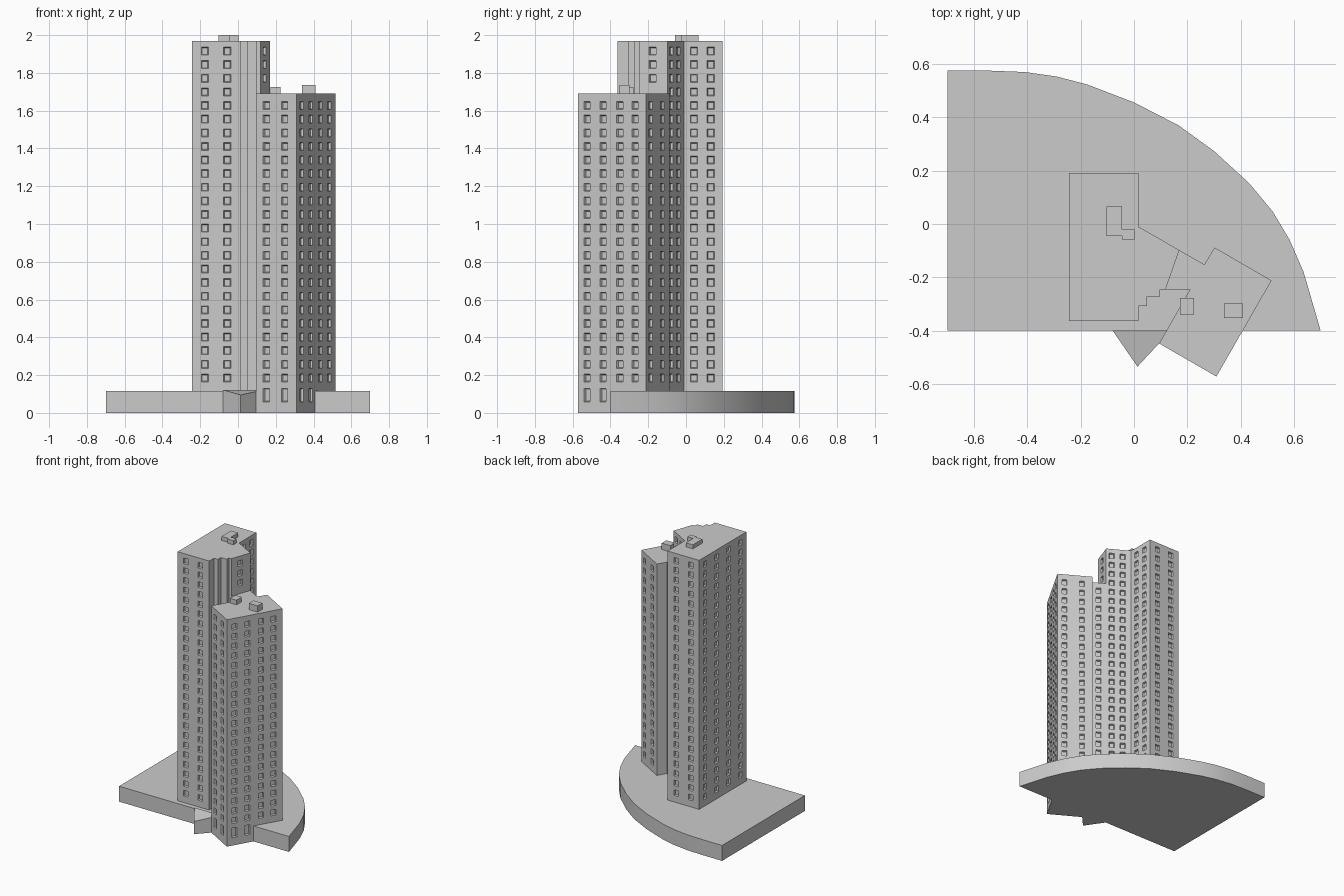
import bpy, bmesh
from mathutils import Vector

if "Cube" in bpy.data.objects:
    bpy.data.objects.remove(bpy.data.objects["Cube"])

grey = bpy.data.materials.new("concrete_grey")
grey.diffuse_color = (0.6, 0.6, 0.6, 1)
grey.use_nodes = True
grey.node_tree.nodes["Principled BSDF"].inputs["Base Color"].default_value = grey.diffuse_color

WIN_W, WIN_H, FLOOR, FIRST = 0.038, 0.042, 0.0721, 0.185


def finish(bm, name):
    me = bpy.data.meshes.new(name)
    bm.to_mesh(me)
    bm.free()
    me.materials.append(grey)
    ob = bpy.data.objects.new(name, me)
    bpy.context.collection.objects.link(ob)
    return ob


def prism(name, pts, z0, z1):
    """Extrude a counter-clockwise outline; z1 is a number or a function of y."""
    top = z1 if callable(z1) else (lambda y: z1)
    bm = bmesh.new()
    lo = [bm.verts.new((x, y, z0)) for x, y in pts]
    hi = [bm.verts.new((x, y, top(y))) for x, y in pts]
    bm.faces.new(lo[::-1])
    bm.faces.new(hi)
    n = len(pts)
    for i in range(n):
        j = (i + 1) % n
        bm.faces.new((lo[i], lo[j], hi[j], hi[i]))
    return finish(bm, name)


def wall(bm, a, b, height, cols, rows, ground_cols=0):
    """Wall split into a grid, with recessed windows in the chosen cells."""
    a, b = Vector(a), Vector(b)
    half = WIN_W / 2 / (b - a).length
    us = [0] + [c + s * half for c in cols for s in (-1, 1)] + [1]
    zs = [0]
    if ground_cols:
        zs += [0.058, 0.13]
    for r in (rows if cols else []):
        c = FIRST + r * FLOOR
        zs += [c - WIN_H / 2, c + WIN_H / 2]
    zs.append(height)
    grid = [[bm.verts.new((*a.lerp(b, u), z)) for u in us] for z in zs]
    windows = []
    for k in range(len(zs) - 1):
        for i in range(len(us) - 1):
            f = bm.faces.new((grid[k][i], grid[k][i + 1],
                              grid[k + 1][i + 1], grid[k + 1][i]))
            in_ground = ground_cols and k == 1
            if k % 2 and i % 2 and (not in_ground or i // 2 < ground_cols):
                windows.append(f)
    if windows:
        bm.normal_update()
        bmesh.ops.inset_individual(bm, faces=windows, thickness=0.006, depth=-0.012)


def tower(name, pts, height, windows):
    """windows: wall index -> (column fractions, rows, ground-floor columns)"""
    bm = bmesh.new()
    for i, p in enumerate(pts):
        cols, rows, ground = windows.get(i, ([], [], 0))
        wall(bm, p, pts[(i + 1) % len(pts)], height, cols, rows, ground)
    bm.faces.new([bm.verts.new((x, y, height)) for x, y in pts])
    bm.faces.new([bm.verts.new((x, y, 0)) for x, y in pts][::-1])
    bmesh.ops.remove_doubles(bm, verts=bm.verts, dist=1e-5)
    return finish(bm, name)


# Podium with a curved back edge
podium = prism("podium", [
    (-0.70, -0.40), (0.70, -0.40), (0.636, -0.18), (0.583, -0.058),
    (0.52, 0.047), (0.433, 0.152), (0.302, 0.272), (0.167, 0.37),
    (0, 0.456), (-0.175, 0.523), (-0.29, 0.553), (-0.41, 0.57),
    (-0.54, 0.575), (-0.70, 0.575)], 0, 0.115)
# Soft shading along the curve only
bpy.context.view_layer.objects.active = podium
podium.select_set(True)
bpy.ops.object.shade_smooth_by_angle(angle=0.5)
podium.select_set(False)

# Tall tower with stepped front corner
every = range(25)
tower("tall_tower", [
    (-0.243, -0.363), (0.017, -0.363), (0.017, -0.308), (0.049, -0.308),
    (0.049, -0.272), (0.098, -0.272), (0.098, -0.246), (0.118, -0.246),
    (0.17, -0.098), (0.017, -0.01), (0.017, 0.192), (-0.243, 0.192)], 1.97, {
    0: ([0.26, 0.715], every, 0),
    7: ([0.46], range(22, 25), 0),
    8: ([0.22, 0.66], every, 0),
    9: ([0.26, 0.70], every, 0),
    10: ([0.27, 0.73], every, 0),
    11: ([0.125, 0.375, 0.625, 0.875], every, 0)})

# Lower tower turned by thirty degrees
every = range(21)
tower("low_tower", [
    (0.094, -0.448), (0.309, -0.572), (0.516, -0.212), (0.302, -0.088),
    (0.264, -0.152), (0.17, -0.098), (0.118, -0.246), (0.21, -0.246)], 1.69, {
    0: ([0.26, 0.707], every, 2),
    1: ([0.135, 0.37, 0.615, 0.84], every, 2),
    2: ([0.2, 0.7], every, 0),
    4: ([0.5], every, 0)})

# Entrance block with a sloping roof
prism("entrance", [(-0.08, -0.40), (0.013, -0.535), (0.094, -0.448), (0.13, -0.40)],
      0, lambda y: 0.122 + 0.2 * (y + 0.40))

# Rooftop plant boxes
for name, x0, x1, y0, y1, z0, z1 in (
        ("tall_roof_box", -0.103, -0.045, -0.045, 0.066, 1.97, 2.0),
        ("tall_roof_box_small", -0.045, 0.002, -0.058, -0.02, 1.97, 2.0),
        ("low_roof_box_small", 0.173, 0.225, -0.34, -0.278, 1.69, 1.725),
        ("low_roof_box", 0.338, 0.409, -0.353, -0.298, 1.69, 1.737)):
    prism(name, [(x0, y0), (x1, y0), (x1, y1), (x0, y1)], z0, z1)
